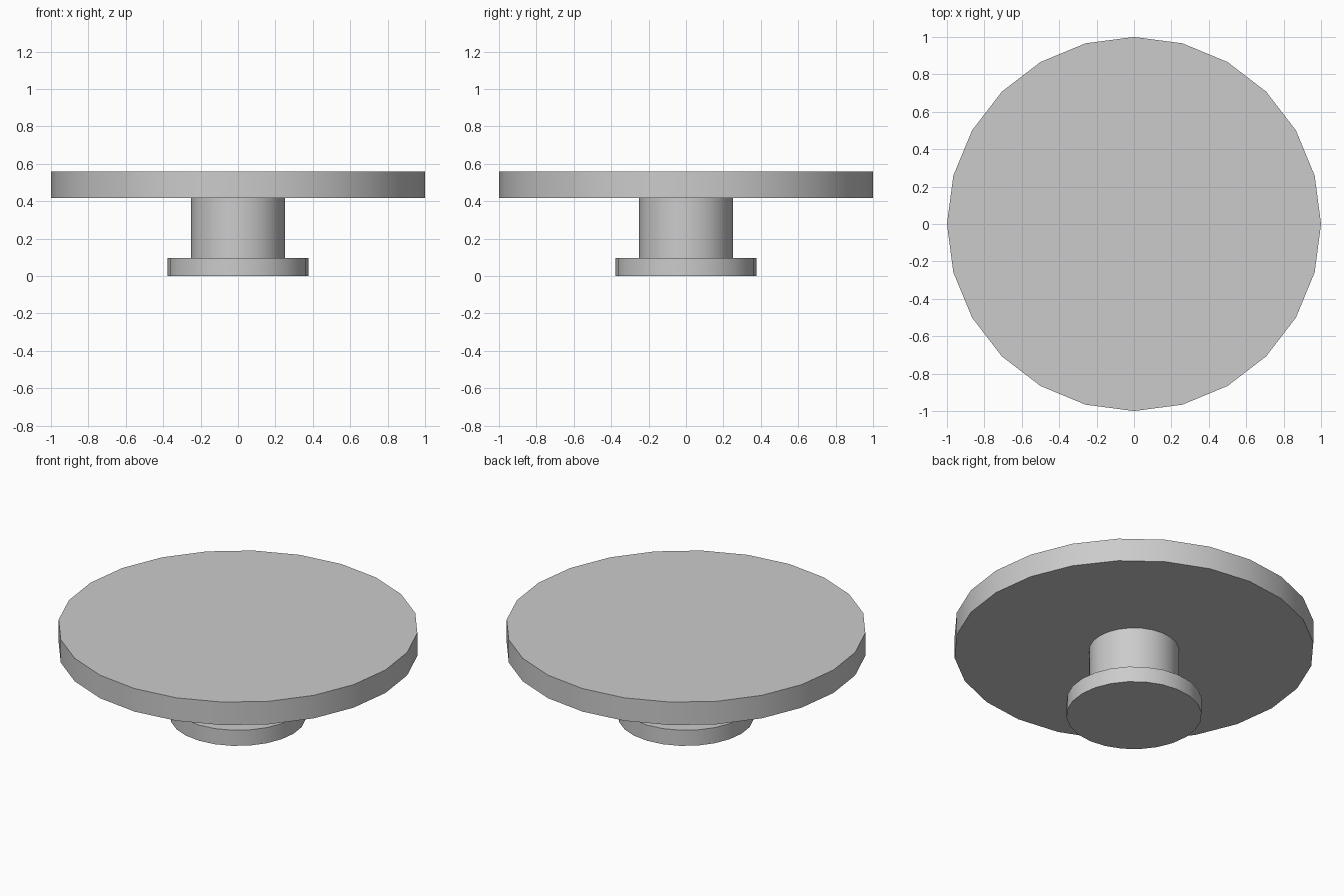
import bpy
import math

if "Cube" in bpy.data.objects:
    bpy.data.objects.remove(bpy.data.objects["Cube"])

SIDES = 24


def disc(name, radius, z_bottom, z_top):
    """Upright cylinder with smooth sides and sharp rims."""
    bpy.ops.mesh.primitive_cylinder_add(
        vertices=SIDES, radius=radius, depth=z_top - z_bottom,
        location=(0, 0, (z_bottom + z_top) / 2))
    obj = bpy.context.object
    obj.name = name
    bpy.ops.object.shade_smooth_by_angle(angle=math.radians(30))
    return obj


# Foot, stem and round top, stacked from the ground up
disc("base_foot", 0.376, 0.0, 0.096)
disc("stem", 0.25, 0.096, 0.417)
disc("round_top", 1.0, 0.417, 0.558)
